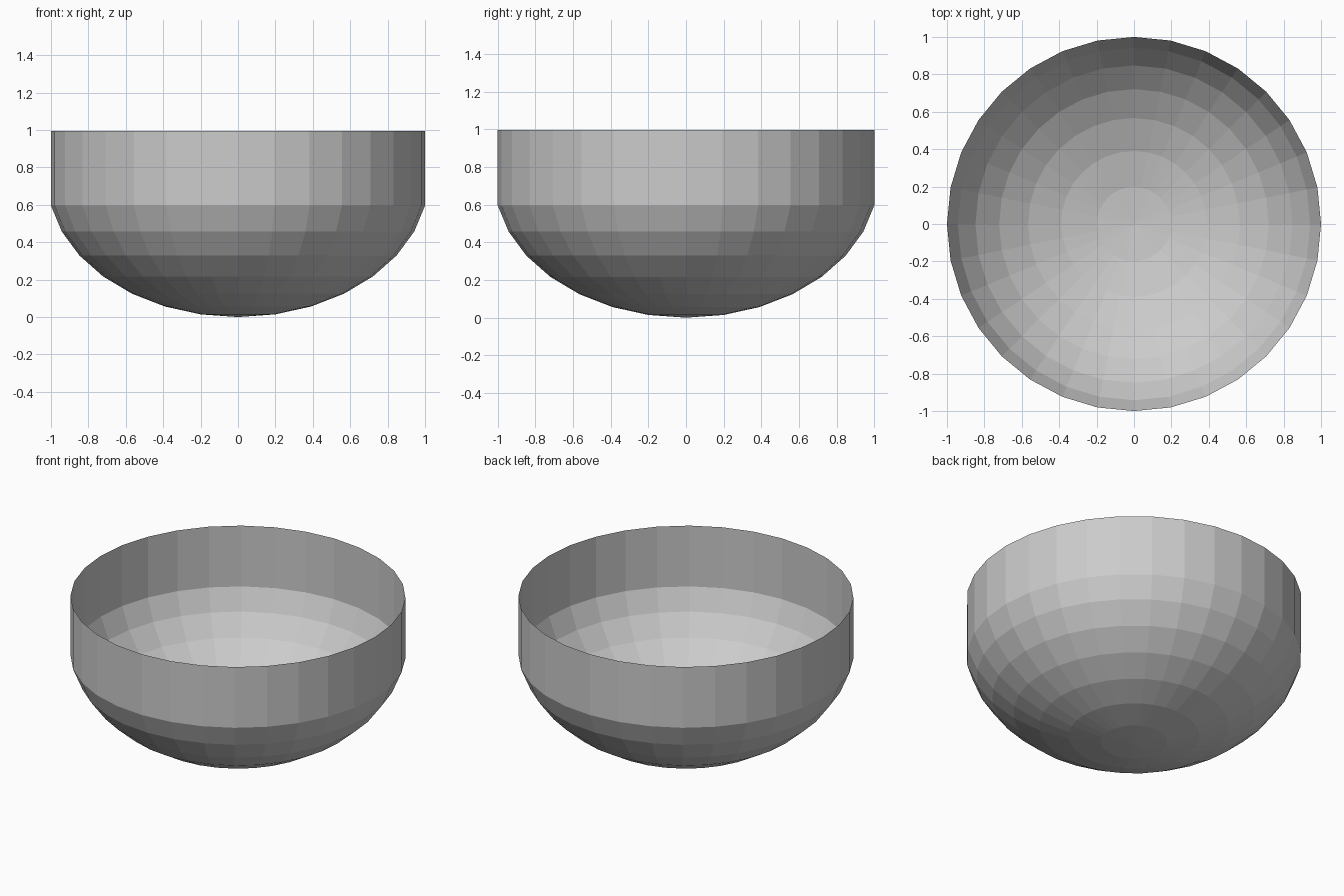
import bpy
import bmesh
from math import pi, sin, cos

if "Cube" in bpy.data.objects:
    bpy.data.objects.remove(bpy.data.objects["Cube"])

SIDES = 32
STEP = pi / 16          # latitude step of the squashed sphere
DEPTH = 0.74            # vertical radius of the rounded base
RIM_Z = 0.996           # top of the straight wall

# Profile: rounded base from a sphere, then a straight upright wall
profile = [(sin(k * STEP) / sin(7 * STEP), DEPTH * (1 - cos(k * STEP)))
           for k in range(1, 8)]
profile.append((1.0, RIM_Z))

bm = bmesh.new()
pole = bm.verts.new((0, 0, 0))
rings = [[bm.verts.new((r * cos(2 * pi * i / SIDES), r * sin(2 * pi * i / SIDES), z))
          for i in range(SIDES)] for r, z in profile]

# Bottom fan and wall bands of the open, single-walled bowl
for i in range(SIDES):
    j = (i + 1) % SIDES
    bm.faces.new((pole, rings[0][j], rings[0][i]))
    for low, high in zip(rings, rings[1:]):
        bm.faces.new((low[i], low[j], high[j], high[i]))

mesh = bpy.data.meshes.new("bowl")
bm.to_mesh(mesh)
bm.free()
bowl = bpy.data.objects.new("bowl", mesh)
bpy.context.collection.objects.link(bowl)
